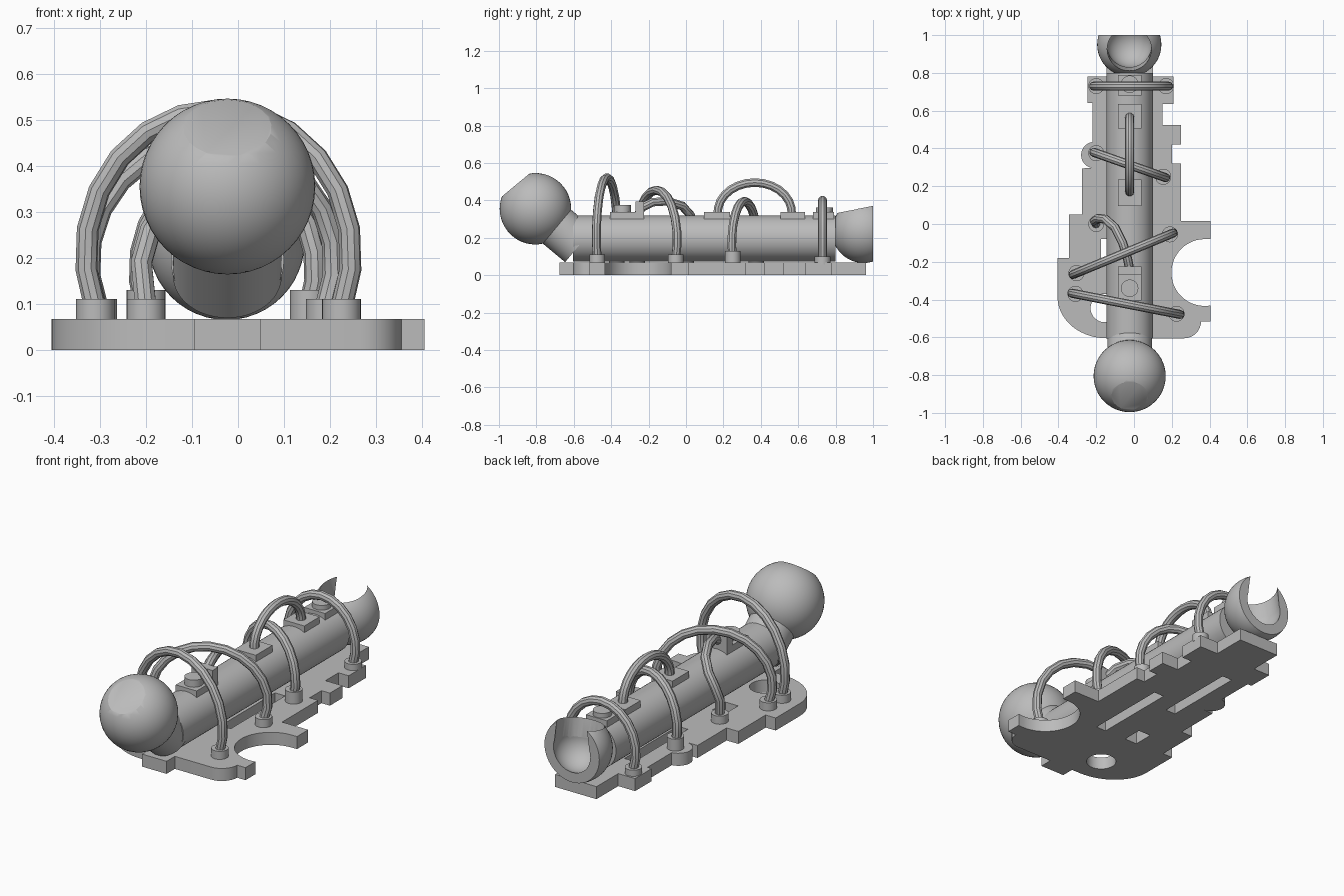
import bpy, bmesh
from math import sin, cos, pi, radians
from mathutils import Vector

if "Cube" in bpy.data.objects:
    bpy.data.objects.remove(bpy.data.objects["Cube"], do_unlink=True)

grey = bpy.data.materials.new("plain_grey")
grey.use_nodes = True
colour = (0.5, 0.5, 0.5, 1)
grey.diffuse_color = colour
grey.node_tree.nodes["Principled BSDF"].inputs["Base Color"].default_value = colour

CX = -0.023       # tube centre line
DECK = 0.067      # top of base plate


def finish(name):
    ob = bpy.context.object
    ob.name = name
    ob.data.materials.clear()
    ob.data.materials.append(grey)
    bpy.ops.object.shade_smooth_by_angle(angle=radians(35))
    return ob


def box(name, x0, x1, y0, y1, z0, z1):
    bpy.ops.mesh.primitive_cube_add(size=1, location=((x0 + x1) / 2, (y0 + y1) / 2, (z0 + z1) / 2))
    bpy.context.object.scale = (x1 - x0, y1 - y0, z1 - z0)
    bpy.ops.object.transform_apply(location=False, rotation=False)
    return finish(name)


def rod(name, a, b, r, sides=48):
    a, b = Vector(a), Vector(b)
    d = b - a
    bpy.ops.mesh.primitive_cylinder_add(vertices=sides, radius=r, depth=d.length, location=(a + b) / 2,
                                        rotation=d.to_track_quat('Z', 'Y').to_euler())
    return finish(name)


def ball(name, centre, r):
    bpy.ops.mesh.primitive_uv_sphere_add(segments=48, ring_count=24, radius=r, location=centre)
    return finish(name)


def cut(ob, cutters):
    for c in cutters:
        m = ob.modifiers.new("cut", 'BOOLEAN')
        m.operation, m.solver, m.object = 'DIFFERENCE', 'EXACT', c
        bpy.context.view_layer.objects.active = ob
        bpy.ops.object.modifier_apply(modifier=m.name)
        bpy.data.objects.remove(c, do_unlink=True)
    bpy.ops.object.select_all(action='DESELECT')
    ob.select_set(True)
    bpy.ops.object.shade_smooth_by_angle(angle=radians(35))


def arc(cx, cy, rx, ry, a0, a1, n):
    angles = [radians(a0 + (a1 - a0) * i / n) for i in range(n + 1)]
    return [(cx + rx * cos(a), cy + ry * sin(a)) for a in angles]


# Base plate: stepped outline with rounded front corners and a round bite
outline = [(0.1, 0.78), (0.1, 0.963), (-0.145, 0.963), (-0.145, 0.78), (-0.245, 0.78), (-0.245, 0.64), (-0.22, 0.64)]
outline += arc(-0.21, 0.365, 0.07, 0.07, 98, 262, 14)
outline += [(-0.275, 0.295), (-0.275, 0.05), (-0.345, 0.05), (-0.345, -0.18), (-0.405, -0.18)]
outline += arc(-0.145, -0.385, 0.26, 0.22, 180, 270, 14)
outline += [(-0.095, -0.605), (-0.095, -0.675), (0.05, -0.675), (0.05, -0.605)]
outline += arc(0.265, -0.515, 0.09, 0.09, 270, 360, 8)
outline += [(0.405, -0.515), (0.405, -0.432)]
outline += arc(0.375, -0.257, 0.177, 0.177, 270, 90, 24)
outline += [(0.405, -0.08), (0.405, 0.015), (0.25, 0.015), (0.25, 0.32), (0.2, 0.32), (0.2, 0.42), (0.25, 0.42),
            (0.25, 0.525), (0.15, 0.525), (0.15, 0.635), (0.21, 0.635), (0.21, 0.78)]
bm = bmesh.new()
face = bm.faces.new([bm.verts.new((x, y, 0)) for x, y in outline])
grown = bmesh.ops.extrude_face_region(bm, geom=[face])["geom"]
bmesh.ops.translate(bm, vec=(0, 0, DECK), verts=[v for v in grown if isinstance(v, bmesh.types.BMVert)])
bmesh.ops.recalc_face_normals(bm, faces=bm.faces)
mesh = bpy.data.meshes.new("base_plate")
bm.to_mesh(mesh)
bm.free()
plate = bpy.data.objects.new("base_plate", mesh)
bpy.context.collection.objects.link(plate)
bpy.ops.object.select_all(action='DESELECT')
plate.select_set(True)
bpy.context.view_layer.objects.active = plate
finish("base_plate")
cut(plate, [box("slot", -0.13, -0.07, 0.17, 0.62, -0.1, 0.1),
            box("slot", 0.03, 0.09, -0.19, 0.27, -0.1, 0.1),
            box("slot", -0.175, -0.1, -0.19, -0.08, -0.1, 0.1),
            rod("hole", (-0.155, -0.445, -0.1), (-0.155, -0.445, 0.1), 0.075)])

# Main tube and angled neck
rod("main_tube", (CX, -0.605, 0.195), (CX, 0.8, 0.195), 0.123)
BALL = Vector((CX, -0.805, 0.355))
rod("neck", BALL, (CX, -0.571, 0.16), 0.118)

# Joint ball with a flat facet
joint = ball("joint_ball", BALL, 0.191)
tip = Vector((0, -0.64, 0.77)).normalized()
cut(joint, [rod("facet_cutter", BALL + tip * 0.165, BALL + tip * 0.4, 0.3)])

# Open socket at the back
CUP = Vector((CX - 0.002, 0.95, 0.235))
cup = ball("socket_cup", CUP, 0.17)
lean = Vector((0, -0.2, 1)).normalized()
cut(cup, [box("back_cutter", -0.5, 0.5, 1.0, 1.4, -0.2, 0.7),
          ball("cavity", CUP, 0.12),
          rod("top_opening", CUP, CUP + lean * 0.4, 0.117)])

# Pads on top of the tube, two with round caps
for y0, y1 in [(0.68, 0.79), (0.505, 0.635), (0.095, 0.235), (-0.405, -0.27)]:
    box("top_pad", CX - 0.062, CX + 0.062, y0, y1, 0.27, 0.337)
for y, top in [(0.74, 0.362), (-0.34, 0.375)]:
    rod("pad_cap", (CX, y, 0.32), (CX, y, top), 0.046, 32)
box("hose_block", CX - 0.062, CX + 0.062, -0.27, -0.225, 0.27, 0.395)


# Hoses
def hose(name, points):
    cu = bpy.data.curves.new(name, 'CURVE')
    cu.dimensions = '3D'
    cu.bevel_depth, cu.bevel_resolution, cu.use_fill_caps = 0.024, 3, True
    sp = cu.splines.new('POLY')
    sp.points.add(len(points) - 1)
    for p, co in zip(sp.points, points):
        p.co = (*co, 1)
    ob = bpy.data.objects.new(name, cu)
    bpy.context.collection.objects.link(ob)
    bpy.ops.object.select_all(action='DESELECT')
    ob.select_set(True)
    bpy.context.view_layer.objects.active = ob
    bpy.ops.object.convert(target='MESH')
    finish(name)


def arch(name, a, b, base, peak, bulge):
    a, b = Vector(a), Vector(b)
    s, grow = sin(radians(bulge)), 1 / cos(radians(bulge))
    rise = (peak - base) / (1 + s)
    points = []
    for u, z in arc(0, base + rise * s, grow, rise, 180 + bulge, -bulge, 14):
        p = a.lerp(b, (u + 1) / 2)
        points.append((p.x, p.y, z))
    hose(name, points)


def foot(x, y, top):
    rod("hose_foot", (x, y, DECK - 0.01), (x, y, top), 0.042, 32)


for a, b, peak, top in [((-0.2, 0.73), (0.17, 0.73), 0.40, 0.1),
                        ((-0.2, 0.375), (0.155, 0.25), 0.395, 0.13),
                        ((-0.305, -0.26), (0.19, -0.055), 0.455, 0.11),
                        ((-0.31, -0.37), (0.225, -0.475), 0.522, 0.11)]:
    arch("arched_hose", a, b, 0.09, peak, 22)
    foot(*a, top)
    foot(*b, top)
arch("spine_hose", (CX, 0.17), (CX, 0.565), 0.32, 0.495, 5)
hose("side_hose", [(CX, -0.24, 0.36), (-0.035, -0.18, 0.39), (-0.06, -0.1, 0.395), (-0.1, -0.02, 0.37),
                   (-0.15, 0.025, 0.32), (-0.19, 0.03, 0.26), (-0.21, 0.015, 0.19), (-0.2, 0, 0.09)])
foot(-0.2, 0, 0.11)
